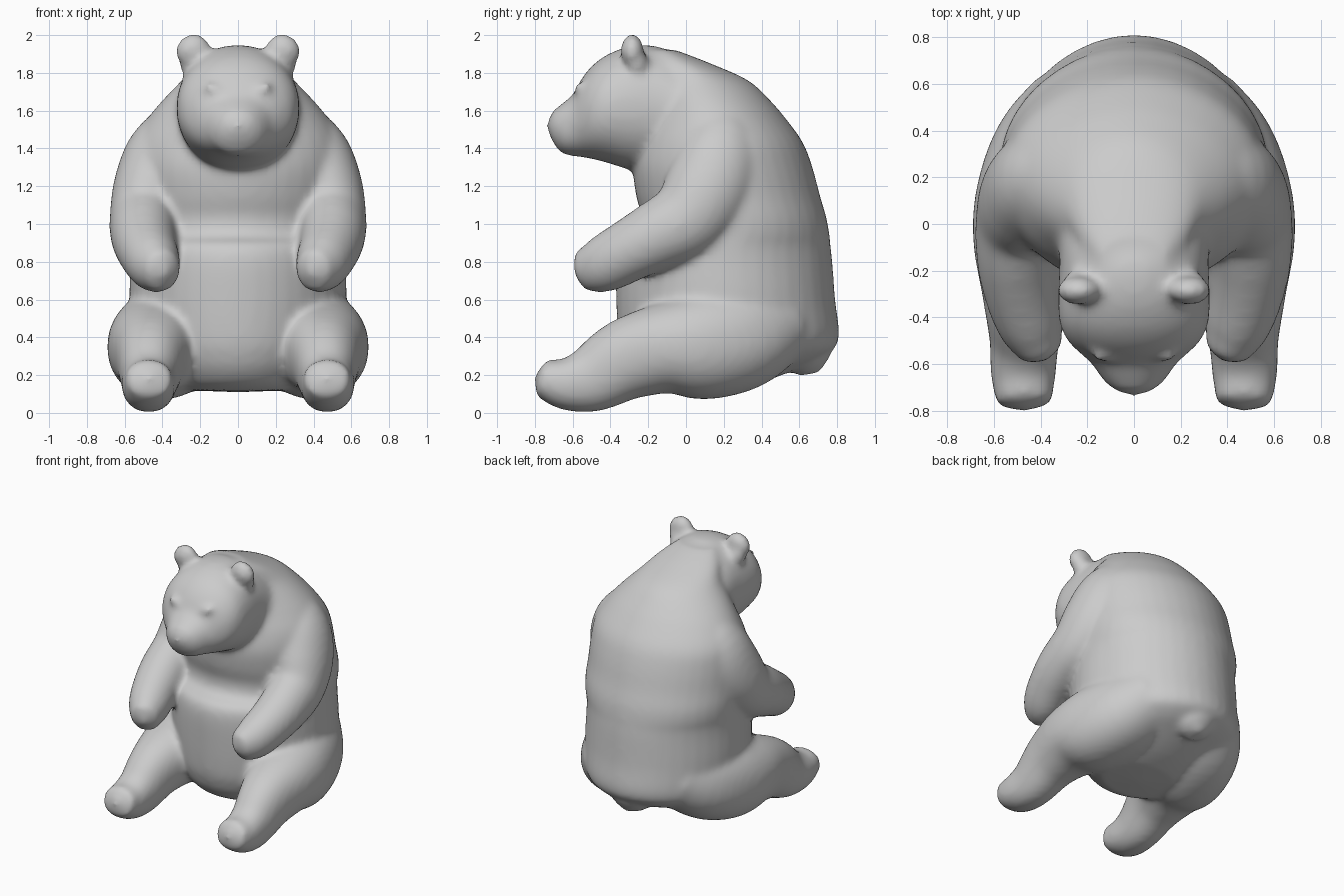
import bpy
import bmesh
import math
from mathutils import Vector, Matrix

cube = bpy.data.objects.get("Cube")
if cube:
    bpy.data.objects.remove(cube)

SEGMENTS = 40
STEPS = 4
bm = bmesh.new()


def power(value, exponent):
    return math.copysign(abs(value) ** exponent, value)


def smooth_stations(stations):
    """Catmull-Rom curve through (x, y, z, half width, half depth)."""
    pts = [Vector((*c, w, d)) for c, w, d in stations]
    ext = [pts[0] * 2 - pts[1]] + pts + [pts[-1] * 2 - pts[-2]]
    out = []
    for a, b, c, d in zip(ext, ext[1:], ext[2:], ext[3:]):
        for s in range(STEPS):
            t = s / STEPS
            out.append(b + ((c - a) * t + (a * 2 - b * 5 + c * 4 - d) * t ** 2
                            + (b * 3 - a - c * 3 + d) * t ** 3) * 0.5)
    return out + [pts[-1]]


def loft(stations, axis=None, side=1, bulge=0.5, square=1.0):
    """Closed skin over oval rings given as (centre, half width, half depth)."""
    dense = smooth_stations(stations)
    centres = [Vector(p[:3]) for p in dense]
    last = len(dense) - 1
    rings, tangents = [], []
    for i, p in enumerate(dense):
        t = axis or centres[min(i + 1, last)] - centres[max(i - 1, 0)]
        t = t.normalized()
        u = Vector((1, 0, 0))
        u = (u - t * u.dot(t)).normalized()
        v = t.cross(u)
        tangents.append(t)
        ring = []
        for k in range(SEGMENTS):
            a = math.tau * k / SEGMENTS
            q = centres[i] + u * p[3] * power(math.cos(a), square) \
                + v * p[4] * power(math.sin(a), square)
            ring.append(bm.verts.new((q.x * side, q.y, q.z)))
        rings.append(ring)
    for a, b in zip(rings, rings[1:]):
        for k in range(SEGMENTS):
            n = (k + 1) % SEGMENTS
            bm.faces.new((a[k], a[n], b[n], b[k]))
    # Rounded end caps
    for i, sign in ((0, -1), (last, 1)):
        reach = bulge * min(dense[i][3:])
        q = centres[i] + tangents[i] * sign * reach
        pole = bm.verts.new((q.x * side, q.y, q.z))
        for k in range(SEGMENTS):
            bm.faces.new((rings[i][k], rings[i][(k + 1) % SEGMENTS], pole))


def ellipsoid(centre, radii, tilt, side):
    x, y, z = centre
    matrix = (Matrix.Translation((x * side, y, z))
              @ Matrix.Rotation(tilt * side, 4, 'Y')
              @ Matrix.Diagonal((*radii, 1)))
    bmesh.ops.create_uvsphere(bm, u_segments=20, v_segments=12,
                              radius=1, matrix=matrix)


# Torso: height, front, back, half width
torso = [
    (.12, -.17, .26, .28), (.16, -.25, .40, .36), (.23, -.31, .58, .44),
    (.30, -.34, .73, .51), (.39, -.36, .81, .555), (.60, -.37, .79, .575),
    (.80, -.37, .775, .57), (.89, -.34, .765, .57), (.94, -.26, .76, .57),
    (1.03, -.235, .745, .575), (1.15, -.265, .71, .575),
    (1.30, -.28, .67, .575), (1.43, -.25, .62, .555), (1.55, -.21, .535, .485),
    (1.65, -.19, .45, .405), (1.76, -.19, .33, .30),
    (1.85, -.21, .13, .23), (1.92, -.22, -.05, .15),
]
loft([((0, (f + b) / 2, z), w, (b - f) / 2) for z, f, b, w in torso],
     axis=Vector((0, 0, 1)), bulge=0.05, square=1.03)

# Neck, head and muzzle: depth, underside, top, half width
head = [
    (.20, 1.32, 1.76, .38), (.0, 1.30, 1.86, .335), (-.15, 1.28, 1.94, .32),
    (-.30, 1.29, 1.94, .325), (-.42, 1.325, 1.895, .32),
    (-.50, 1.345, 1.835, .285), (-.555, 1.355, 1.765, .23),
    (-.60, 1.36, 1.685, .18), (-.66, 1.375, 1.635, .14),
    (-.71, 1.44, 1.595, .09),
]
loft([((0, y, (a + b) / 2), w, (b - a) / 2) for y, a, b, w in head],
     axis=Vector((0, -1, 0)), bulge=0.4, square=0.94)

# Stubby tail
loft([((0, .50, .46), .28, .20), ((0, .62, .34), .20, .15),
      ((0, .68, .25), .11, .10)])

arm = [
    ((.26, .20, 1.52), .17, .16), ((.39, .18, 1.37), .20, .22),
    ((.455, .12, 1.19), .205, .235), ((.49, .01, 1.03), .19, .21),
    ((.50, -.15, .94), .175, .185), ((.48, -.30, .86), .16, .165),
    ((.44, -.44, .785), .14, .15), ((.395, -.55, .75), .095, .11),
]
leg = [
    ((.22, .47, .50), .25, .24), ((.34, .29, .40), .275, .28),
    ((.41, .08, .355), .275, .285), ((.44, -.12, .34), .25, .24),
    ((.46, -.32, .28), .19, .215), ((.47, -.50, .18), .15, .178),
    ((.475, -.64, .155), .14, .14), ((.47, -.765, .185), .12, .10),
]
for side in (1, -1):
    loft(arm, side=side)
    loft(leg, side=side, bulge=0.4, square=0.92)
    # Ears and slanted brows
    ellipsoid((.24, -.285, 1.92), (.095, .062, .086), .5, side)
    ellipsoid((.25, -.26, 1.85), (.06, .06, .07), 0, side)
    ellipsoid((.125, -.555, 1.71), (.065, .045, .028), -.45, side)

bmesh.ops.recalc_face_normals(bm, faces=bm.faces)
mesh = bpy.data.meshes.new("bear_body")
bm.to_mesh(mesh)
bm.free()
body = bpy.data.objects.new("bear_body", mesh)
bpy.context.collection.objects.link(body)

# One plain grey for the whole animal
grey = bpy.data.materials.new("plain_grey")
grey.use_nodes = True
grey.diffuse_color = (.6, .6, .6, 1)
shader = next(n for n in grey.node_tree.nodes if n.type == 'BSDF_PRINCIPLED')
shader.inputs["Base Color"].default_value = (.6, .6, .6, 1)
mesh.materials.append(grey)

# Fuse the parts into one softly blended skin
fuse = body.modifiers.new("fuse", 'REMESH')
fuse.mode = 'VOXEL'
fuse.voxel_size = 0.02
fuse.use_smooth_shade = True
soften = body.modifiers.new("soften", 'SMOOTH')
soften.factor = 0.5
soften.iterations = 12
for polygon in mesh.polygons:
    polygon.use_smooth = True
